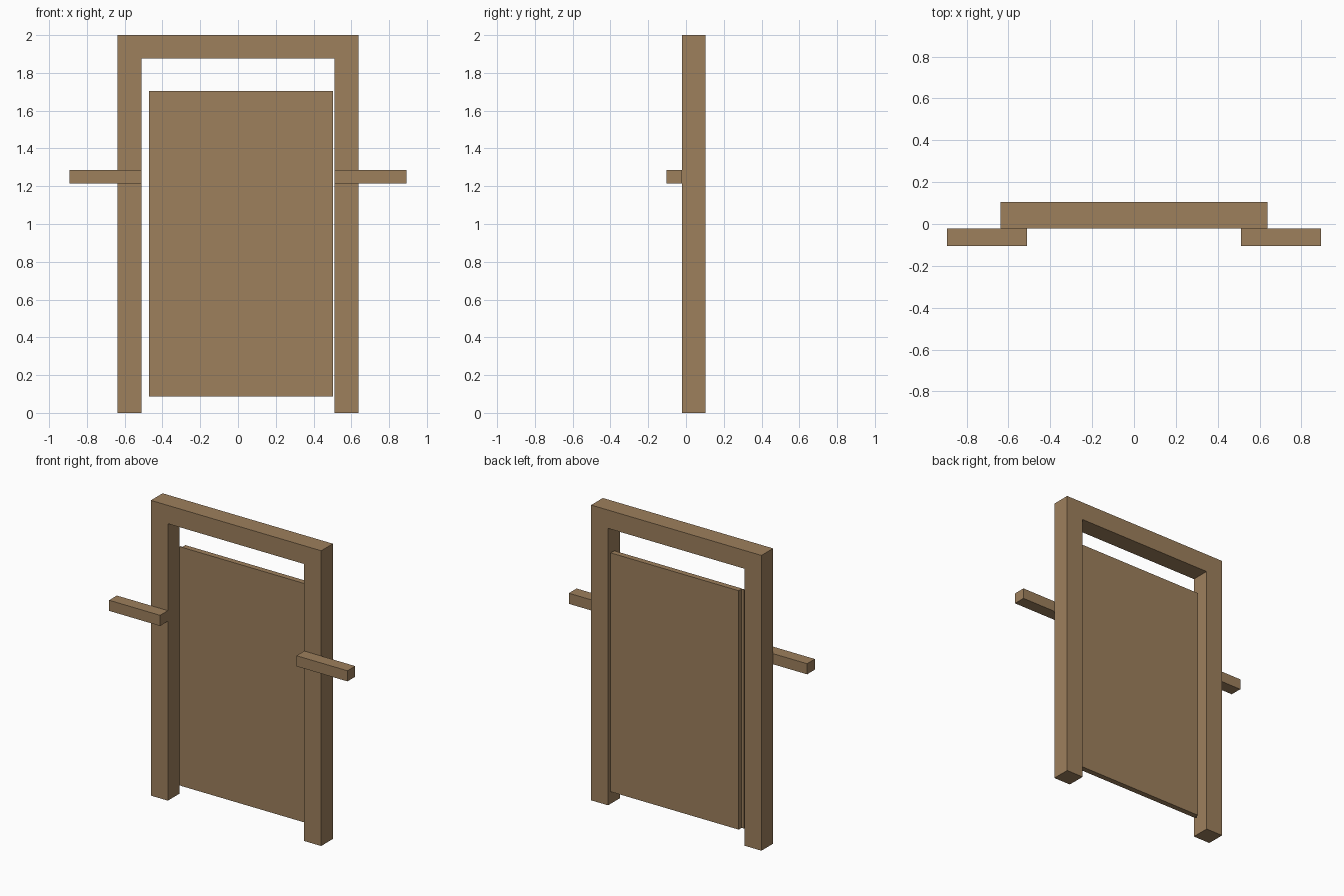
import bpy, bmesh

if "Cube" in bpy.data.objects:
    bpy.data.objects.remove(bpy.data.objects["Cube"])

wood = bpy.data.materials.new("brown wood")
wood.diffuse_color = (0.34, 0.215, 0.108, 1)
wood.use_nodes = True
wood.node_tree.nodes["Principled BSDF"].inputs["Base Color"].default_value = wood.diffuse_color


def extrude_outline(name, outline, y0, y1):
    """Solid made from an x-z outline running from y0 to y1."""
    bm = bmesh.new()
    face = bm.faces.new([bm.verts.new((x, y0, z)) for x, z in outline])
    grown = bmesh.ops.extrude_face_region(bm, geom=[face])["geom"]
    verts = [g for g in grown if isinstance(g, bmesh.types.BMVert)]
    bmesh.ops.translate(bm, verts=verts, vec=(0, y1 - y0, 0))
    bmesh.ops.recalc_face_normals(bm, faces=bm.faces)
    mesh = bpy.data.meshes.new(name)
    bm.to_mesh(mesh)
    bm.free()
    mesh.materials.append(wood)
    obj = bpy.data.objects.new(name, mesh)
    bpy.context.collection.objects.link(obj)
    return obj


def box(name, x0, x1, y0, y1, z0, z1):
    return extrude_outline(name, [(x0, z0), (x1, z0), (x1, z1), (x0, z1)], y0, y1)


# Dimensions shared by the parts
OUT, INN = 0.638, 0.511
FRONT, BACK = -0.021, 0.104
DOOR_Z = (0.087, 1.705)

# Door frame: two posts and a lintel in one piece
extrude_outline("door_frame",
                [(-OUT, 0), (-INN, 0), (-INN, 1.876), (INN, 1.876),
                 (INN, 0), (OUT, 0), (OUT, 2), (-OUT, 2)], FRONT, BACK)

# Door leaf with a narrow lip along its free edge
box("door_leaf", -0.455, 0.504, 0.048, 0.086, *DOOR_Z)
box("door_lip", -0.472, -0.455, 0.050, 0.055, *DOOR_Z)

# Side bars fixed to the front of the posts
box("left_bar", -0.893, -INN, -0.104, FRONT, 1.215, 1.287)
box("right_bar", INN, 0.893, -0.104, FRONT, 1.215, 1.287)
